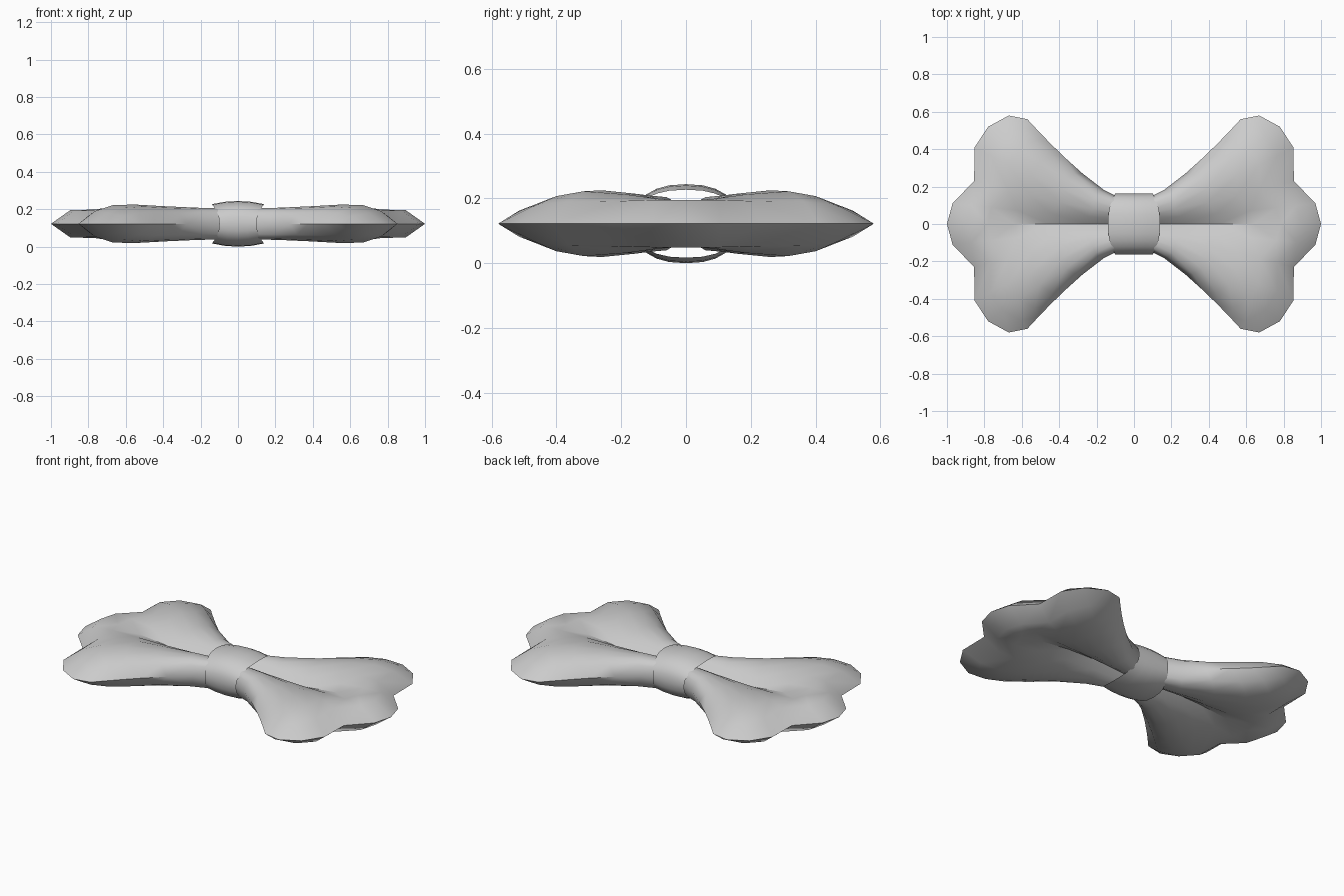
import bpy, bmesh, math

if "Cube" in bpy.data.objects:
    bpy.data.objects.remove(bpy.data.objects["Cube"])

MID = 0.122  # height of the seam plane


def make_object(name, bm, angle):
    bmesh.ops.remove_doubles(bm, verts=bm.verts, dist=0.0005)
    bmesh.ops.recalc_face_normals(bm, faces=bm.faces)
    me = bpy.data.meshes.new(name)
    bm.to_mesh(me)
    bm.free()
    ob = bpy.data.objects.new(name, me)
    bpy.context.collection.objects.link(ob)
    bpy.ops.object.select_all(action='DESELECT')
    ob.select_set(True)
    bpy.context.view_layer.objects.active = ob
    bpy.ops.object.shade_smooth_by_angle(angle=math.radians(angle))
    return ob


# Fabric loop: rays fan out from the knot to the scalloped outline
ENDS = [(1, 0), (.97, .11), (.855, .23), (.852, .41), (.78, .52), (.67, .58), (.57, .56)]
START_Y = [0, .03, .06, .085, .105, .12, .13]
STEPS = [0, .2, .42, .62, .77, .89, 1]
# half thickness along each ray, from central fold to side seam
HEIGHTS = [
    [.03, .025, .03, .05, .07, .073, 0],
    [.065, .06, .062, .07, .077, .073, 0],
    [.082, .084, .087, .092, .09, .07, 0],
    [.083, .086, .094, .103, .1, .068, 0],
    [.078, .08, .085, .092, .085, .058, 0],
    [.055, .057, .058, .062, .058, .04, 0],
    [0] * 7,
]
START_X = 0.06


def bow_loop(name, side):
    bm = bmesh.new()
    for sy in (1, -1):
        for sz in (1, -1):
            grid = []
            for (ex, ey), y0, hs in zip(ENDS, START_Y, HEIGHTS):
                row = []
                for s, h in zip(STEPS, hs):
                    x = START_X + (ex - START_X) * s
                    y = y0 + (ey - y0) * s ** 1.3
                    row.append(bm.verts.new((side * x, sy * y, MID + sz * h)))
                grid.append(row)
            for a, b in zip(grid, grid[1:]):
                for k in range(len(STEPS) - 1):
                    bm.faces.new((a[k], a[k + 1], b[k + 1], b[k]))
    bmesh.ops.dissolve_degenerate(bm, dist=0.0005, edges=bm.edges)
    return make_object(name, bm, 40)


bow_loop("bow_loop_right", 1)
bow_loop("bow_loop_left", -1)

# Centre band: open wrap, wider on top and bottom, bulging in the middle
bm = bmesh.new()
N = 24
rings = []
for i in range(N):
    t = 2 * math.pi * i / N
    c, s = math.cos(t), math.sin(t)
    y = 0.163 * math.copysign(abs(c) ** .85, c)
    z = 0.122 * math.copysign(abs(s) ** .85, s)
    w = 0.10 + 0.04 * s * s
    rings.append([bm.verts.new((w * u, y, MID + z * (1 - .14 * u * u)))
                  for u in (-1, -.5, 0, .5, 1)])
for i in range(N):
    a, b = rings[i], rings[(i + 1) % N]
    for k in range(4):
        bm.faces.new((a[k], a[k + 1], b[k + 1], b[k]))
make_object("centre_band", bm, 40)
